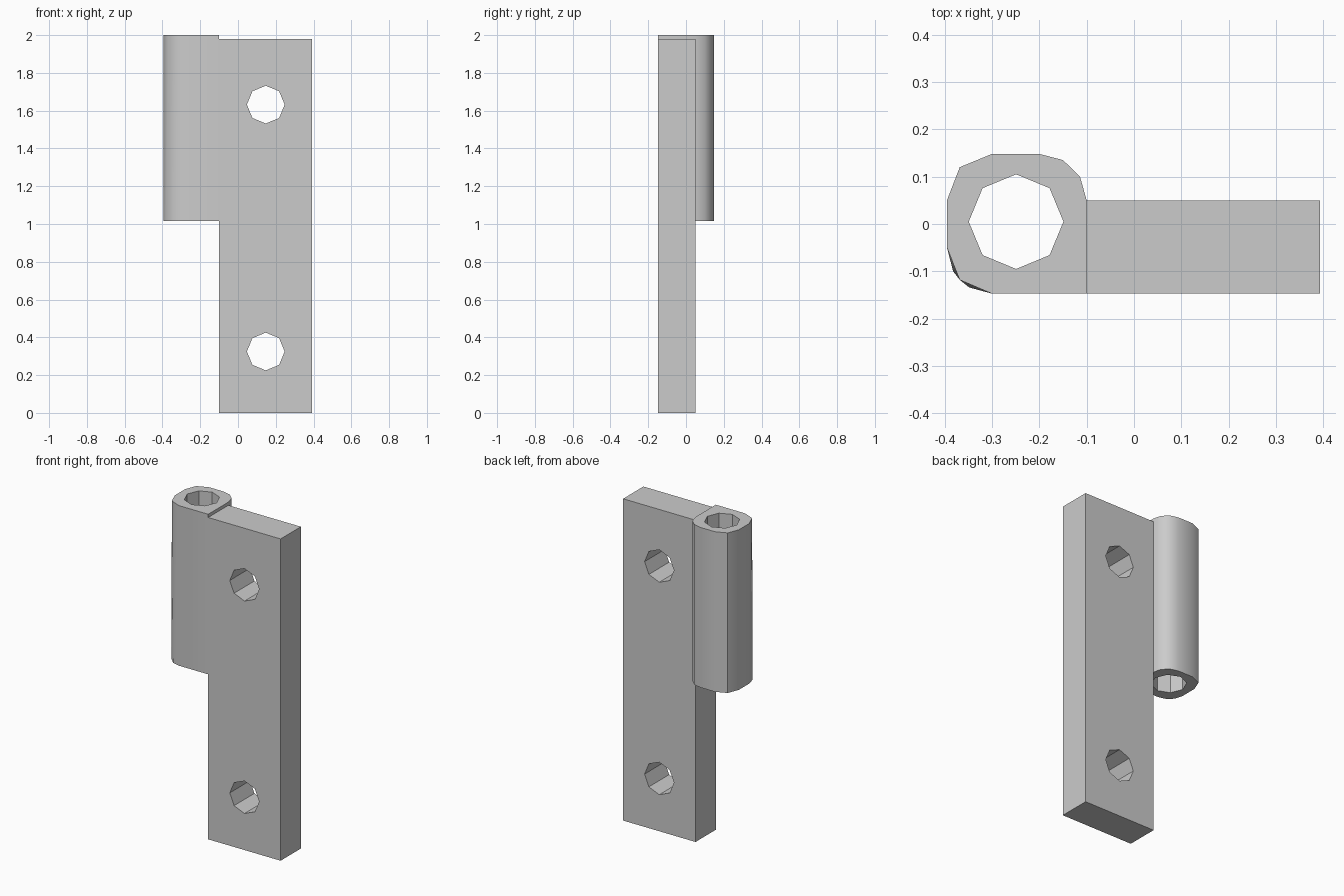
import bpy, bmesh, math

cube = bpy.data.objects.get("Cube")
if cube:
    bpy.data.objects.remove(cube, do_unlink=True)

steel = bpy.data.materials.new("grey_steel")
steel.use_nodes = True
GREY = (0.6, 0.6, 0.6, 1)
steel.diffuse_color = GREY
steel.node_tree.nodes["Principled BSDF"].inputs["Base Color"].default_value = GREY


def loft(name, bottom, top, z0, z1):
    """Solid between two matching outlines; coincident points are merged."""
    bm = bmesh.new()
    low = [bm.verts.new((x, y, z0)) for x, y in bottom]
    high = [bm.verts.new((x, y, z1)) for x, y in top]
    bm.faces.new(low[::-1])
    bm.faces.new(high)
    n = len(low)
    for i in range(n):
        j = (i + 1) % n
        bm.faces.new((low[i], low[j], high[j], high[i]))
    bmesh.ops.remove_doubles(bm, verts=bm.verts, dist=0.0005)
    bmesh.ops.recalc_face_normals(bm, faces=bm.faces)
    mesh = bpy.data.meshes.new(name)
    bm.to_mesh(mesh)
    bm.free()
    mesh.materials.append(steel)
    obj = bpy.data.objects.new(name, mesh)
    bpy.context.collection.objects.link(obj)
    return obj


def drill(obj, location, rotation, depth):
    """Cut an eight-sided hole with corners on the axes."""
    bpy.ops.mesh.primitive_cylinder_add(vertices=8, radius=0.1, depth=depth,
                                        location=location, rotation=rotation)
    cutter = bpy.context.object
    cutter.name = "hole_cutter"
    cutter.hide_render = True
    cutter.data.materials.append(steel)
    mod = obj.modifiers.new("hole", 'BOOLEAN')
    mod.operation = 'DIFFERENCE'
    mod.solver = 'EXACT'
    mod.object = cutter
    bpy.context.view_layer.objects.active = obj
    bpy.ops.object.modifier_apply(modifier=mod.name)
    bpy.data.objects.remove(cutter, do_unlink=True)


FRONT, BACK, JOINT = -0.147, 0.05, -0.1

# Flat leaf with two screw holes
outline = [(JOINT, FRONT), (0.393, FRONT), (0.393, BACK), (JOINT, BACK)]
leaf = loft("hinge_leaf", outline, outline, 0, 1.98)
for z in (0.325, 1.632):
    drill(leaf, (0.147, -0.05, z), (math.pi / 2, 0, 0), 0.6)

# Knuckle barrel: the front corner is rounder at the bottom than at the top
barrel = [(JOINT, FRONT), (JOINT, BACK), (-0.114, 0.1), (-0.15, 0.135),
          (-0.2, 0.148), (-0.3, 0.148), (-0.368, 0.12), (-0.395, 0.05),
          (-0.395, -0.05)]
round_corner = [(-0.382, -0.1), (-0.348, -0.134), (-0.3, FRONT)]
cut_corner = [(-0.368, -0.118), (-0.368, -0.118), (-0.3, FRONT)]
knuckle = loft("hinge_knuckle", barrel + round_corner, barrel + cut_corner, 1.015, 2.0)
drill(knuckle, (-0.249, 0.005, 1.5), (0, 0, 0), 1.6)

# Smooth the barrel while keeping its edges and holes crisp
bpy.ops.object.select_all(action='DESELECT')
for obj in (leaf, knuckle):
    obj.select_set(True)
bpy.context.view_layer.objects.active = knuckle
bpy.ops.object.shade_smooth_by_angle(angle=math.radians(32))
